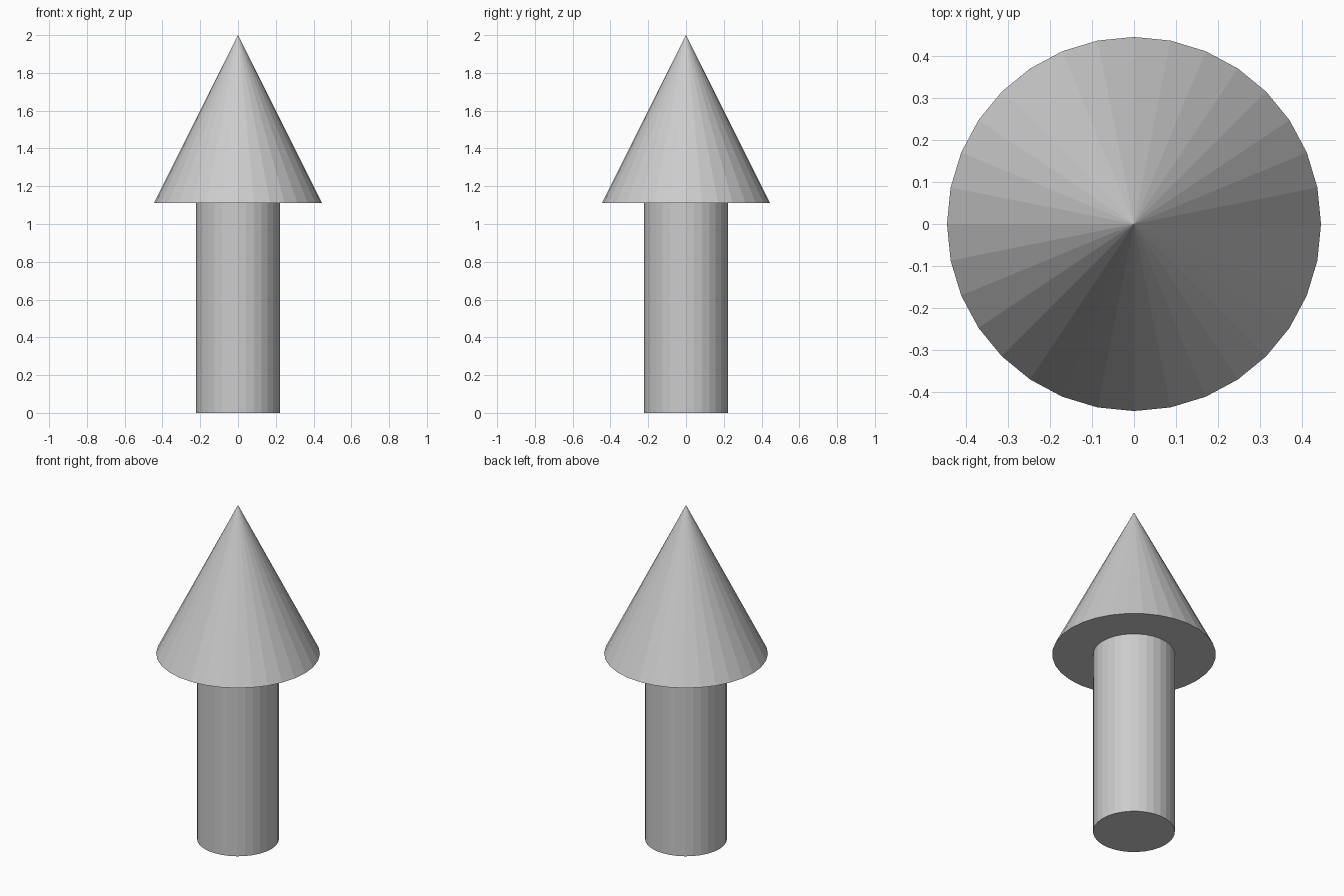
import bpy

if "Cube" in bpy.data.objects:
    bpy.data.objects.remove(bpy.data.objects["Cube"])

SIDES = 32
UNIT = 2 / 9          # shaft radius; the whole arrow is nine of these tall
NECK = 5 * UNIT       # height where the head meets the shaft
TOP = 2.0

# Arrow shaft
bpy.ops.mesh.primitive_cylinder_add(vertices=SIDES, radius=UNIT, depth=NECK,
                                    location=(0, 0, NECK / 2))
bpy.context.object.name = "arrow_shaft"

# Arrow head
bpy.ops.mesh.primitive_cone_add(vertices=SIDES, radius1=2 * UNIT, radius2=0,
                                depth=TOP - NECK,
                                location=(0, 0, (TOP + NECK) / 2))
bpy.context.object.name = "arrow_head"
